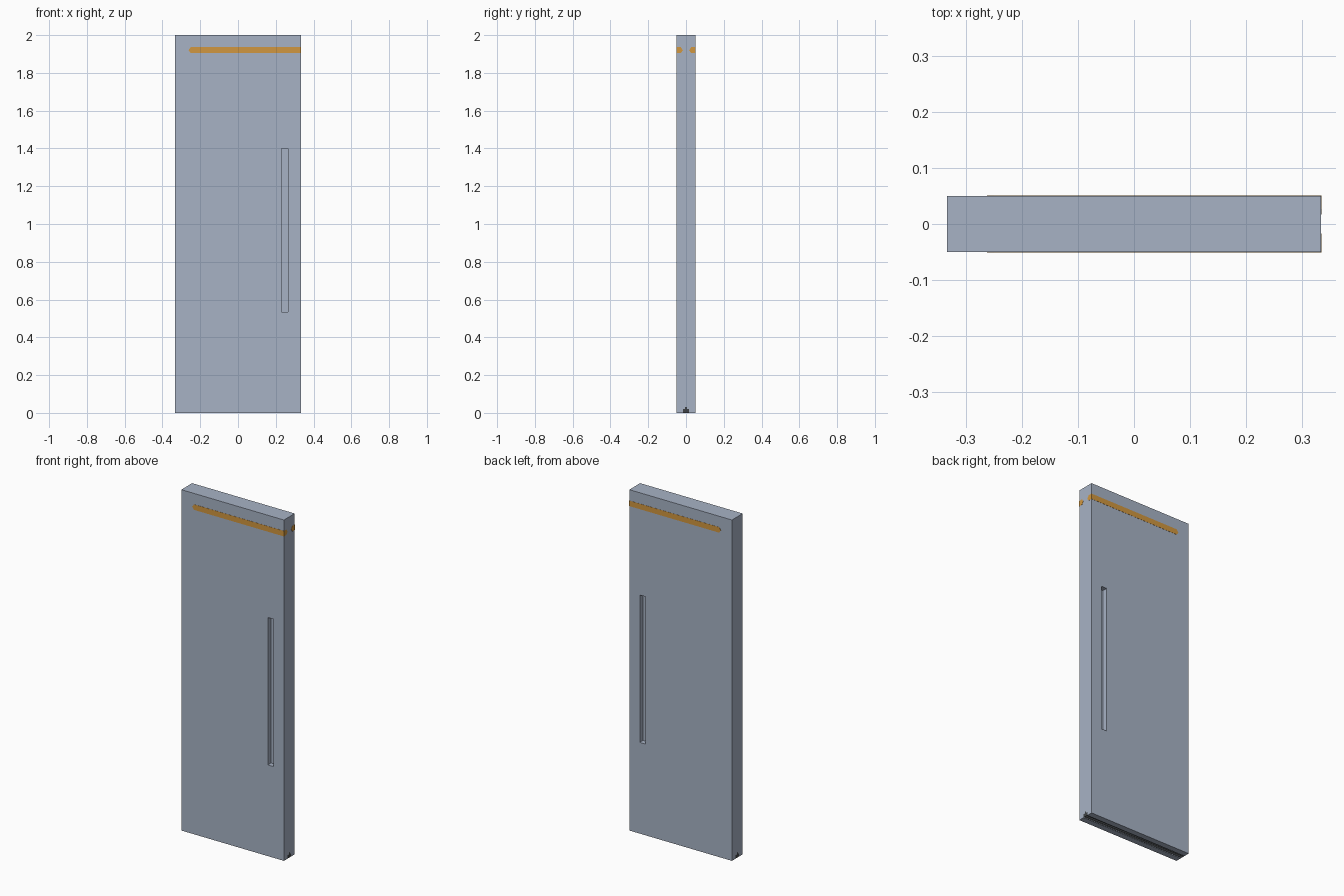
import bpy, bmesh, math

if "Cube" in bpy.data.objects:
    bpy.data.objects.remove(bpy.data.objects["Cube"])

W, D, H = 0.333, 0.05, 2.0   # half width, half depth, height


def material(name, rgb):
    m = bpy.data.materials.new(name)
    m.diffuse_color = (*rgb, 1)
    m.use_nodes = True
    m.node_tree.nodes["Principled BSDF"].inputs["Base Color"].default_value = m.diffuse_color
    return m


grey = material("blue grey panel", (0.39, 0.45, 0.56))
orange = material("orange stripe", (0.64, 0.31, 0.05))
dark = material("dark rack", (0.05, 0.055, 0.06))


def prism(name, points, offset, mat):
    """Extrude a closed 3D polygon along an offset."""
    bm = bmesh.new()
    face = bm.faces.new([bm.verts.new(p) for p in points])
    ext = bmesh.ops.extrude_face_region(bm, geom=[face])
    bmesh.ops.translate(bm, vec=offset, verts=[v for v in ext["geom"] if isinstance(v, bmesh.types.BMVert)])
    bmesh.ops.recalc_face_normals(bm, faces=bm.faces)
    mesh = bpy.data.meshes.new(name)
    bm.to_mesh(mesh)
    bm.free()
    mesh.materials.append(mat)
    ob = bpy.data.objects.new(name, mesh)
    bpy.context.collection.objects.link(ob)
    return ob


def box(name, x0, x1, y0, y1, z0, z1, mat):
    return prism(name, [(x0, y0, z0), (x1, y0, z0), (x1, y1, z0), (x0, y1, z0)], (0, 0, z1 - z0), mat)


# Door slab
door = box("door_panel", -W, W, -D, D, 0, H, grey)

# Cutters: handle recess on both sides, and the track groove underneath
cutters = [box("handle_cutter", 0.229, 0.265, s * 0.02, s * 0.08, 0.535, 1.40, grey) for s in (-1, 1)]
groove = [(-0.015, -0.02), (-0.015, 0.02), (-0.005, 0.02), (-0.005, 0.03),
          (0.005, 0.03), (0.005, 0.02), (0.015, 0.02), (0.015, -0.02)]
cutters.append(prism("groove_cutter", [(-0.4, y, z) for y, z in groove], (0.8, 0, 0), grey))
for c in cutters:
    mod = door.modifiers.new(c.name, "BOOLEAN")
    mod.operation = "DIFFERENCE"
    mod.solver = "EXACT"
    mod.object = c
    c.hide_render = True
    c.hide_viewport = True

# Toothed rack filling the groove, with its top rib
teeth = 40
edge = [(-W + 2 * W * i / (2 * teeth), -0.015, 0.008 * (i % 2)) for i in range(2 * teeth + 1)]
prism("track_rack", edge + [(W, -0.015, 0.02), (-W, -0.015, 0.02)], (0, 0.03, 0), dark)
box("track_rib", -W, W, -0.005, 0.005, 0.02, 0.03, dark)

# Orange stripes: pointed plates on both faces, wrapping onto the right edge
z, r, t = 1.92, 0.016, 0.001
for s, side in ((-1, "front"), (1, "back")):
    y = s * D
    prism(side + "_stripe",
          [(W + t, y, z - r), (W + t, y, z + r), (-0.25, y, z + r), (-0.262, y, z), (-0.25, y, z - r)],
          (0, s * t, 0), orange)
    prism(side + "_stripe_wrap",
          [(W, y, z - r), (W, y, z + r), (W, s * 0.027, z + r), (W, s * 0.017, z), (W, s * 0.027, z - r)],
          (t, 0, 0), orange)
